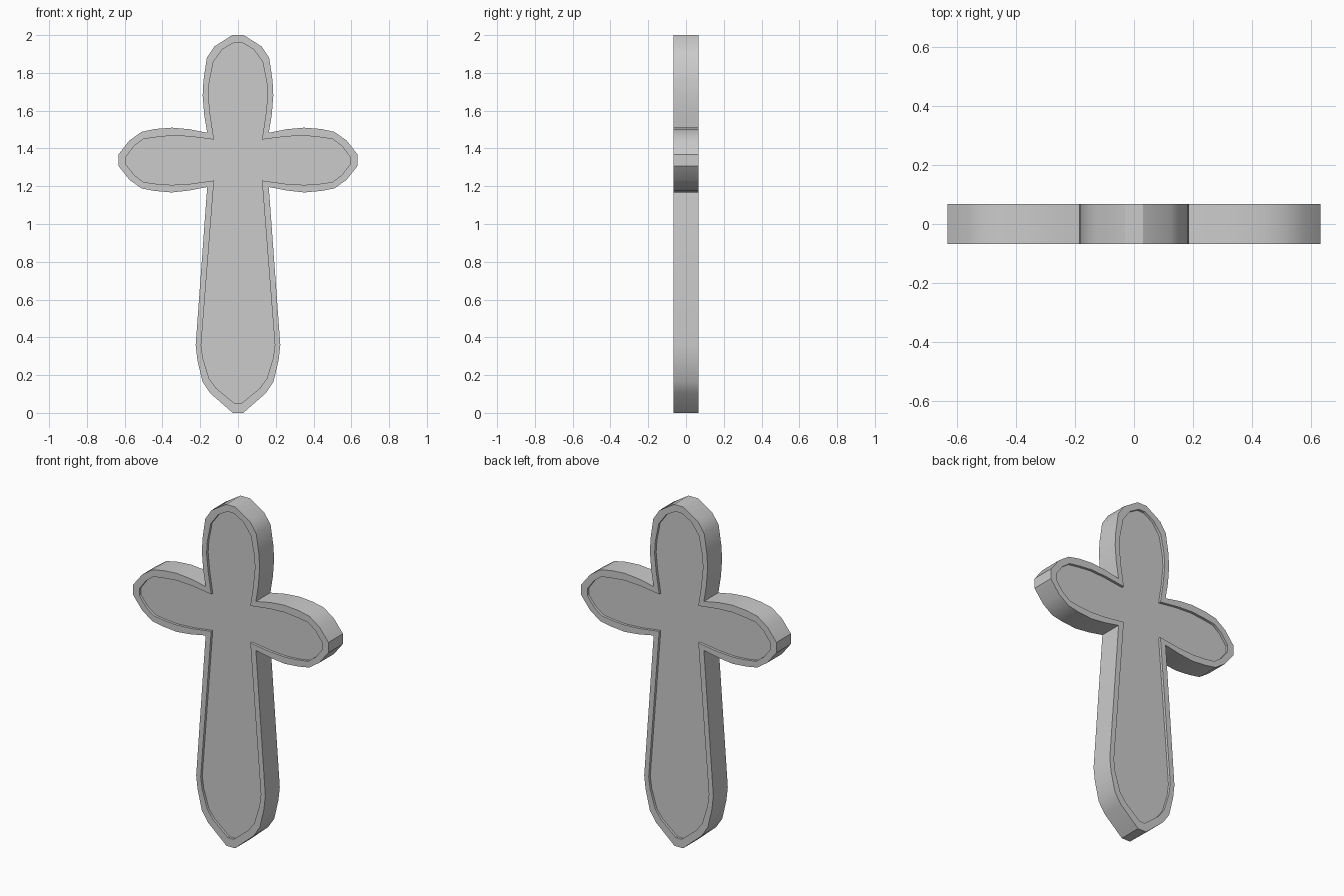
import bpy, bmesh, math

HALF = 0.067      # half thickness
DEPTH = 0.015     # recess depth on both faces

# right half of the outline, top to bottom: outer x, z and inner x, z
PROFILE = [
    (0.03, 2.00, 0.022, 1.96), (0.125, 1.94, 0.082, 1.925),
    (0.165, 1.88, 0.13, 1.86), (0.183, 1.76, 0.152, 1.75),
    (0.187, 1.68, 0.157, 1.68), (0.179, 1.58, 0.146, 1.57),
    (0.163, 1.483, 0.127, 1.447),
    (0.26, 1.502, 0.25, 1.463), (0.35, 1.51, 0.35, 1.468),
    (0.44, 1.503, 0.43, 1.46), (0.51, 1.488, 0.50, 1.45),
    (0.575, 1.442, 0.55, 1.413), (0.633, 1.368, 0.593, 1.355),
    (0.633, 1.308, 0.593, 1.315), (0.575, 1.234, 0.55, 1.26),
    (0.51, 1.188, 0.50, 1.222), (0.44, 1.175, 0.43, 1.212),
    (0.35, 1.167, 0.35, 1.207), (0.26, 1.177, 0.25, 1.213),
    (0.163, 1.196, 0.127, 1.23),
    (0.224, 0.36, 0.195, 0.36), (0.215, 0.28, 0.186, 0.29),
    (0.188, 0.165, 0.152, 0.18), (0.148, 0.105, 0.115, 0.13),
    (0.028, 0.00, 0.018, 0.05),
]

# mirror into full closed loops
right_outer = [(p[0], p[1]) for p in PROFILE]
right_inner = [(p[2], p[3]) for p in PROFILE]
outer = right_outer + [(-x, z) for x, z in reversed(right_outer)]
inner = right_inner + [(-x, z) for x, z in reversed(right_inner)]

bm = bmesh.new()


def ring(points, y):
    return [bm.verts.new((x, y, z)) for x, z in points]


# rings from the front panel, around the rim, to the back panel
rings = [ring(inner, -HALF + DEPTH), ring(inner, -HALF), ring(outer, -HALF),
         ring(outer, HALF), ring(inner, HALF), ring(inner, HALF - DEPTH)]
for a, b in zip(rings, rings[1:]):
    for i in range(len(a)):
        j = (i + 1) % len(a)
        bm.faces.new((a[i], a[j], b[j], b[i]))

# recessed panels, made of mirrored strips
bm.faces.new(rings[0])
bm.faces.new(rings[-1])
bmesh.ops.recalc_face_normals(bm, faces=bm.faces)

mesh = bpy.data.meshes.new("cross")
bm.to_mesh(mesh)
bm.free()
cross = bpy.data.objects.new("cross", mesh)
bpy.context.collection.objects.link(cross)

# smooth rounded edges, crisp rim
bpy.context.view_layer.objects.active = cross
cross.select_set(True)
bpy.ops.object.shade_smooth_by_angle(angle=math.radians(30))
